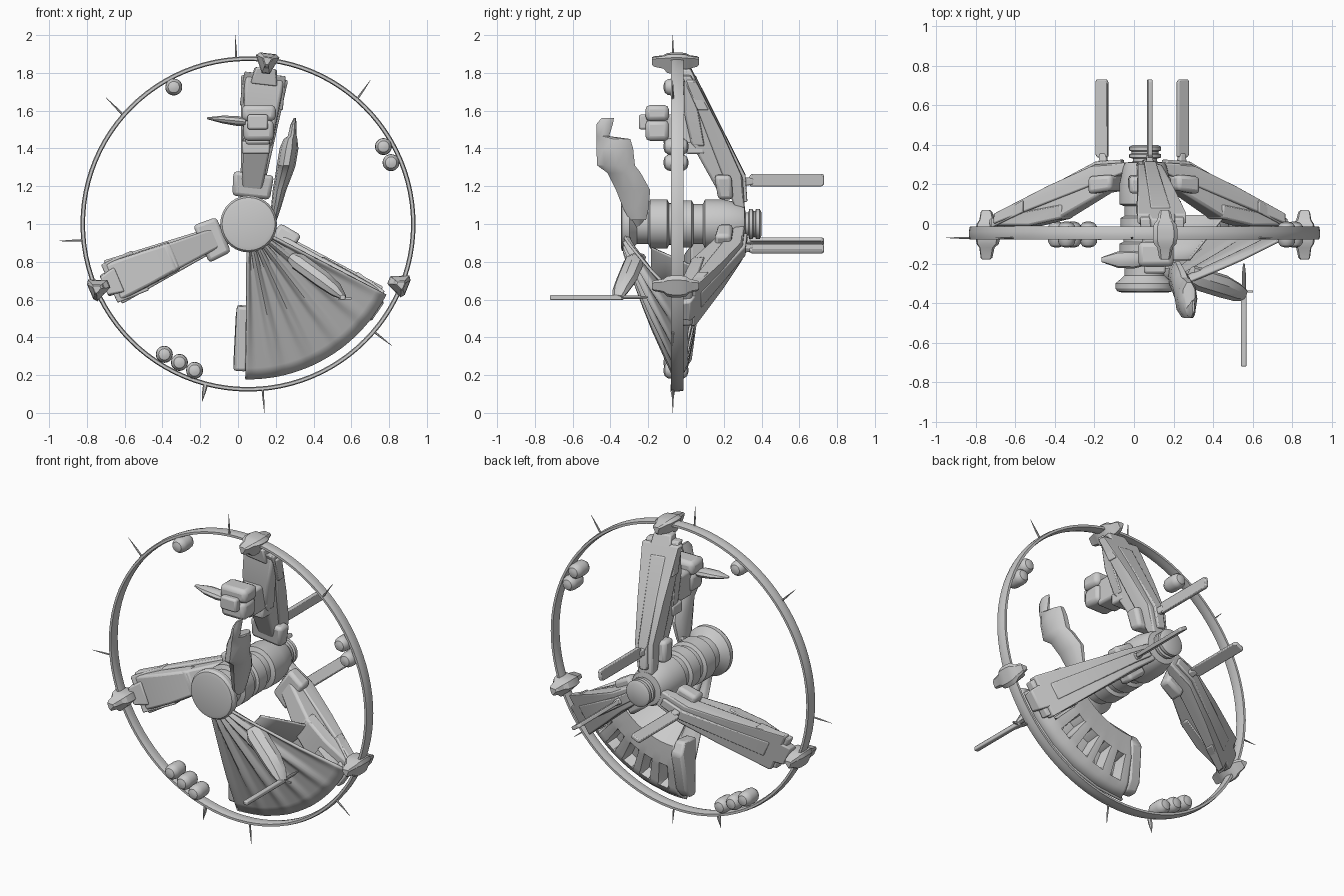
import bpy, bmesh
from math import cos, sin, radians, pi
from mathutils import Vector

if "Cube" in bpy.data.objects:
    bpy.data.objects.remove(bpy.data.objects["Cube"])

CX, CZ, RY = 0.053, 1.0, -0.05      # ring axis and ring plane


def polar(deg, r, t, y):
    """Radial, tangential and depth position to world space."""
    a = radians(deg)
    return Vector((CX + r * cos(a) - t * sin(a), y, CZ + r * sin(a) + t * cos(a)))


def finish(name, bm, bevel=0.0, angle=30):
    bmesh.ops.recalc_face_normals(bm, faces=bm.faces)
    me = bpy.data.meshes.new(name)
    bm.to_mesh(me)
    bm.free()
    ob = bpy.data.objects.new(name, me)
    bpy.context.collection.objects.link(ob)
    if bevel:
        m = ob.modifiers.new("bevel", 'BEVEL')
        m.width, m.segments, m.limit_method = bevel, 2, 'ANGLE'
    bpy.ops.object.select_all(action='DESELECT')
    ob.select_set(True)
    bpy.context.view_layer.objects.active = ob
    bpy.ops.object.shade_smooth_by_angle(angle=radians(angle))
    return ob


def hull(name, pts, bevel=0.0):
    bm = bmesh.new()
    for p in pts:
        bm.verts.new(p)
    r = bmesh.ops.convex_hull(bm, input=bm.verts)
    junk = [v for v in set(r["geom_interior"] + r["geom_unused"])
            if isinstance(v, bmesh.types.BMVert) and v.is_valid]
    bmesh.ops.delete(bm, geom=junk, context='VERTS')
    bmesh.ops.dissolve_limit(bm, angle_limit=0.02, verts=bm.verts, edges=bm.edges)
    return finish(name, bm, bevel)


def block(name, xs, ys, zs, bevel=0.0):
    return hull(name, [(x, y, z) for x in xs for y in ys for z in zs], bevel)


def slab(name, deg, profile, bevel=0.008, t0=0.0):
    """Chunk of an arm: profile of (radius, depth, half width)."""
    return hull(name, [polar(deg, r, t0 + s * w, y) for r, y, w in profile for s in (-1, 1)], bevel)


def loft(name, rows, bevel=0.0):
    """Closed loft through rows of points, capped at both ends."""
    bm = bmesh.new()
    rows = [[bm.verts.new(p) for p in row] for row in rows]
    n = len(rows[0])
    for a, b in zip(rows, rows[1:]):
        for i in range(n):
            bm.faces.new((a[i], a[(i + 1) % n], b[(i + 1) % n], b[i]))
    bm.faces.new(rows[0])
    bm.faces.new(rows[-1])
    return finish(name, bm, bevel)


def tube(name, stations, n=12):
    """Elliptical loft: stations of (centre, u half axis, v half axis)."""
    return loft(name, [[Vector(c) + Vector(u) * cos(2 * pi * i / n) + Vector(v) * sin(2 * pi * i / n)
                        for i in range(n)] for c, u, v in stations])


def lathe_y(name, cx, cz, prof, n=32):
    return tube(name, [((cx, y, cz), (r, 0, 0), (0, 0, r)) for r, y in prof], n)


def sector(name, radii, a0, a1, n, depth, thick):
    """Thin fan-shaped sheet, depth(r, u) gives y."""
    bm = bmesh.new()
    g = [[bm.verts.new(polar(a0 + (a1 - a0) * i / n, r, 0, depth(r, i / n)))
          for i in range(n + 1)] for r in radii]
    for a, b in zip(g, g[1:]):
        for i in range(n):
            bm.faces.new((a[i], a[i + 1], b[i + 1], b[i]))
    ob = finish(name, bm, angle=35)
    m = ob.modifiers.new("thickness", 'SOLIDIFY')
    m.thickness, m.offset = thick, 0


# Outer ring: flat rounded band
bm = bmesh.new()
sec = [(0.868, -.026), (0.882, -.026), (0.887, -.01), (0.887, .01), (0.882, .034),
       (0.868, .034), (0.863, .01), (0.863, -.01)]
loops = [[bm.verts.new(polar(i * 3.75, r, 0, RY + y * 1.1)) for r, y in sec] for i in range(96)]
for i in range(96):
    a, b = loops[i], loops[(i + 1) % 96]
    for j in range(8):
        bm.faces.new((a[j], a[(j + 1) % 8], b[(j + 1) % 8], b[j]))
finish("outer_ring", bm, angle=50)

# Spikes around the ring
for bx, bz, tx, tz, w in [(-.01, 1.88, -.015, 2.0, .006), (.63, 1.66, .70, 1.76, .006),
                          (-.61, 1.58, -.70, 1.67, .006), (-.82, .914, -.95, .91, .006),
                          (.72, .43, .815, .355, .006), (.13, .13, .14, 0, .006),
                          (-.172, .15, -.19, .06, .013)]:
    d = Vector((tx - bx, 0, tz - bz)).normalized()
    s = Vector((-d.z, 0, d.x))
    b, t = Vector((bx, RY - .02, bz)), Vector((tx, RY - .02, tz))
    tube("ring_spike", [(b, s * w, (0, w, 0)), (b.lerp(t, .4), s * w * .8, (0, w, 0)),
                        (t, s * .001, (0, .001, 0))], 6)

# Round canisters inside the ring
for x, z in [(-.34, 1.725), (.77, 1.41), (.81, 1.325), (-.39, .31), (-.31, .267), (-.23, .225)]:
    lathe_y("ring_canister", x, z, [(.012, -.118), (.03, -.112), (.042, -.095), (.045, -.075),
                                    (.045, -.03), (.042, -.01), (.03, .006), (.012, .012)], 20)

# Ring clamps: three-cornered spindles
for deg in (83.3, 203.2, 338.3):
    rows = []
    for y, k in [(-.18, .35), (-.17, .5), (-.12, .65), (-.1, .95), (-.07, 1.05), (-.03, 1.05),
                 (-.0, .95), (.02, .65), (.06, .5), (.07, .35)]:
        c = polar(deg, .875, 0, y)
        rows.append([c + (polar(deg, r, t, 0) - polar(deg, 0, 0, 0)) * k
                     for r, t in [(.033, -.04), (.033, .04), (.018, .06), (-.07, .02),
                                  (-.07, -.02), (.018, -.06)]])
    loft("ring_clamp", rows)

# Central hub along y
lathe_y("hub", .056, 1.0, [(.12, -.345), (.14, -.34), (.15, -.325), (.15, -.30), (.12, -.275),
        (.105, -.26), (.105, -.2), (.13, -.19), (.13, -.1), (.11, -.09), (.11, -.06), (.125, -.05),
        (.125, .03), (.105, .04), (.105, .09), (.13, .1), (.13, .2), (.11, .29), (.1, .31),
        (.06, .315), (.06, .33), (.08, .335), (.08, .352), (.068, .357), (.068, .366),
        (.08, .371), (.08, .39), (.06, .4)], 40)

# Three swept arms from the rear of the hub to the ring
for deg in (83.5, 203.3, 326):
    slab("arm_plate", deg, [(.09, .31, .05), (.09, .26, .05), (.25, .30, .06), (.25, .24, .06),
                            (.5, .19, .09), (.5, .14, .09), (.78, .05, .125), (.78, .0, .125)])
    slab("arm_tip", deg, [(.76, .06, .07), (.83, .025, .06), (.83, -.04, .05), (.74, -.02, .07)])
    for s in (-1, 1):
        slab("arm_tip_side", deg, [(.62, .12, .035), (.8, .025, .03), (.8, -.02, .03),
                                   (.62, .06, .035)], .006, s * .08)
    slab("arm_ridge", deg, [(.12, .325, .025), (.26, .315, .03), (.26, .28, .03), (.12, .28, .025),
                            (.72, .085, .05), (.72, .05, .05)], .006)
    slab("arm_body", deg, [(.62, .05, .085), (.6, .125, .085), (.45, .02, .075), (.14, .19, .05),
                           (.14, .27, .05), (.22, .27, .05)], .012)
    slab("arm_collar", deg, [(.14, .25, .1), (.14, .17, .1), (.27, .24, .108), (.27, .15, .108)], .02)
    slab("arm_front_pad", deg, [(.42, .1, .08), (.42, .03, .07), (.8, .03, .11), (.78, -.01, .1),
                                (.6, -.01, .09)], .012)
    # flat antenna paddle pointing backwards
    hull("antenna_paddle", [polar(deg, r, t, y) for t in (-.011, .011) for r, y in
         [(.2, .34), (.2, .715), (.21, .73), (.26, .73), (.267, .72), (.267, .35), (.255, .335)]], .005)
    slab("antenna_foot", deg, [(.2, .27, .025), (.25, .27, .025), (.21, .36, .012), (.245, .36, .012)])


# Ribbed fan shield and its hollow back shell between the lower and right clamps
def fan_front(r, u):
    rib = (.5 + .5 * cos(2 * pi * 5 * u)) ** 3
    return -.3 + .245 * max(0, (r - .17) / .65) - .025 * rib * min(1, (.86 - r) * 3)


def fan_back(r, u):
    cell = .07 if .6 < r < .74 and (u * 6) % 1 > .4 and .05 < u < .97 else 0
    rise = min(1, (r - .26) / .2)
    return -.18 + .22 * rise - max(0, r - .58) * .2 - max(0, r - .77) * 1.2 - cell


sector("fan_shield", [.1, .16, .24, .34, .45, .56, .67, .76, .82], -91, -27, 60, fan_front, .015)
sector("fan_back_shell", [.26, .33, .4, .46, .53, .59, .61, .73, .75, .78, .815], -90, -29, 60,
       fan_back, .012)
# Rounded pod on the open fan edge
slab("fan_edge_pod", 267, [(.44, -.1, .035), (.43, .02, .035), (.5, .06, .04), (.72, .03, .04),
                           (.78, -.01, .035), (.78, -.07, .035)], .015)

# Instrument pod on the upper arm, with a leaf-shaped fin
block("pod_mount", (.04, .17), (-.12, .08), (1.42, 1.58), .015)
block("pod_upper", (.02, .2), (-.215, -.09), (1.545, 1.63), .025)
block("pod_lower", (.03, .19), (-.215, -.09), (1.44, 1.55), .025)
block("pod_face", (.05, .16), (-.25, -.2), (1.5, 1.58), .012)
tube("pod_fin", [((.04, -.18, 1.54), (0, .035, 0), (0, 0, .02)), ((0, -.18, 1.545), (0, .045, 0), (0, 0, .028)),
                 ((-.08, -.18, 1.553), (0, .042, 0), (0, 0, .022)), ((-.165, -.18, 1.56), (0, .012, 0), (0, 0, .005))], 10)
block("pod_foot", (.02, .17), (0, .1), (1.37, 1.44), .012)

# Tall hooked blade in front of the hub: (x, z, y front, y back, half width)
tube("hook_blade", [((x, (a + b) / 2, z), (w, 0, 0), (0, (b - a) / 2, 0)) for x, z, a, b, w in [
    (.19, 1.02, -.3, -.21, .015), (.2, 1.08, -.335, -.195, .026), (.22, 1.18, -.375, -.185, .036),
    (.245, 1.27, -.42, -.235, .046), (.255, 1.31, -.475, -.265, .05), (.27, 1.4, -.48, -.275, .05),
    (.278, 1.45, -.478, -.29, .036), (.287, 1.465, -.476, -.405, .024), (.295, 1.53, -.475, -.385, .016),
    (.3, 1.56, -.45, -.38, .006)]], 10)
tube("hook_hinge", [((.13, -.26, .98), (.03, 0, 0), (0, .04, .02)), ((.2, -.25, 1.08), (.02, 0, 0), (0, .04, .02))], 8)

# Lower strut over the fan carrying a long rod
u, v = Vector((.028, 0, .038)), Vector((.02, .055, 0))
tube("rod_strut", [((.285, -.255, .825), u * .6, v * .8), ((.32, -.275, .8), u, v),
                   ((.45, -.315, .705), u, v), ((.52, -.345, .65), u * .8, v * .8),
                   ((.56, -.36, .612), u * .3, v * .5)], 8)
block("rod", (.54, .568), (-.72, -.33), (.598, .624), .006)
lathe_y("rod_rear", .555, .612, [(.01, -.35), (.01, -.25), (.004, -.2)], 10)
block("rod_cross_pin", (.53, .6), (-.345, -.335), (.6, .61))
